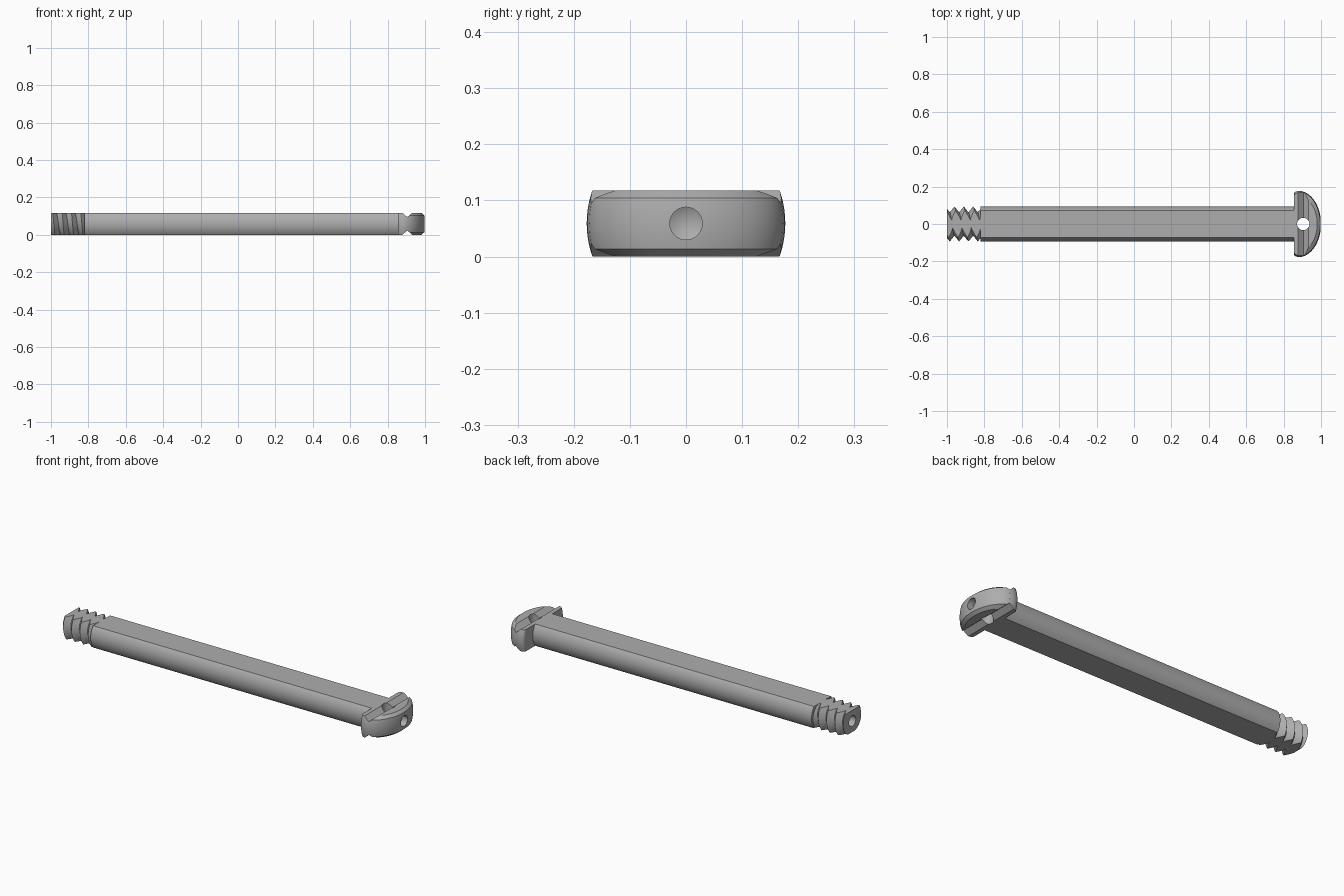
import bpy, bmesh
from math import sin, cos, pi, floor, sqrt

cube = bpy.data.objects.get("Cube")
if cube:
    bpy.data.objects.remove(cube)

H = 0.118            # thickness between the flats
MID = H / 2
GROOVE_X = 0.905     # crosswise groove and vertical hole

steel = bpy.data.materials.new("grey_steel")
steel.use_nodes = True
grey = (0.42, 0.42, 0.42, 1)
steel.diffuse_color = grey
steel.node_tree.nodes["Principled BSDF"].inputs["Base Color"].default_value = grey


def finish(name, bm):
    bmesh.ops.remove_doubles(bm, verts=bm.verts, dist=1e-5)
    bmesh.ops.holes_fill(bm, edges=bm.edges, sides=0)
    bmesh.ops.recalc_face_normals(bm, faces=bm.faces)
    mesh = bpy.data.meshes.new(name)
    bm.to_mesh(mesh)
    bm.free()
    mesh.materials.append(steel)
    obj = bpy.data.objects.new(name, mesh)
    bpy.context.collection.objects.link(obj)
    return obj


def lathe(name, profile, place, sides=96):
    """Revolve (along, radius) pairs; place maps along, u, v to a point."""
    bm = bmesh.new()
    rings = [[bm.verts.new(place(a, r * cos(2 * pi * i / sides), r * sin(2 * pi * i / sides)))
              for i in range(sides)] for a, r in profile]
    for low, high in zip(rings, rings[1:]):
        for i in range(sides):
            j = (i + 1) % sides
            bm.faces.new((low[i], low[j], high[j], high[i]))
    return finish(name, bm)


def along_x(a, u, v):
    return (a, u, MID + v)


def boolean(obj, cutter, operation):
    mod = obj.modifiers.new("cut", 'BOOLEAN')
    mod.operation, mod.object, mod.solver = operation, cutter, 'EXACT'
    bpy.context.view_layer.objects.active = obj
    bpy.ops.object.modifier_apply(modifier=mod.name)
    bpy.data.objects.remove(cutter)


def slab(obj):
    """Trim the part to the two flats."""
    bm = bmesh.new()
    bmesh.ops.create_cube(bm, size=1)
    for v in bm.verts:
        v.co = (v.co.x * 3, v.co.y, MID + v.co.z * H)
    boolean(obj, finish("flats", bm), 'INTERSECT')


def drill(obj, start, direction):
    """Blind end hole with a pointed bottom."""
    steps = [(-0.02, 0.029), (0.035, 0.029), (0.05, 0)]
    boolean(obj, lathe("drill", [(start + direction * d, r) for d, r in steps], along_x, 32),
            'DIFFERENCE')


# Shaft with flattened top and bottom
shaft = lathe("shaft", [(-0.82, 0.094), (0.86, 0.094)], along_x)
slab(shaft)

# Helical thread, trimmed by the same flats
PITCH, CREST, ROOT, SIDES = 0.05, 0.093, 0.062, 48
X0, X1, PHASE = -1.0, -0.815, -0.96


def thread_point(row, step):
    x = PHASE + PITCH * (row / 2 + step / SIDES)
    x = min(max(x, X0), X1)
    t = (x - PHASE) / PITCH - step / SIDES
    r = CREST - (CREST - ROOT) * 2 * abs(t - floor(t + 0.5))
    angle = 2 * pi * step / SIDES
    return along_x(x, r * cos(angle), r * sin(angle))


bm = bmesh.new()
for row in range(-5, 9):
    for s in range(SIDES):
        corners = ((row, s), (row, s + 1), (row + 1, s + 1), (row + 1, s))
        points = []
        for c in corners:
            p = thread_point(*c)
            if all(sum((a - b) ** 2 for a, b in zip(p, q)) > 1e-10 for q in points):
                points.append(p)
        if len(points) > 2:
            bm.faces.new([bm.verts.new(p) for p in points])
thread = finish("thread", bm)
slab(thread)
drill(thread, X0, 1)

# Domed head: flange behind the groove, chamfered cap in front of it
DOME_X, DOME_L, DOME_R = 0.88, 0.12, 0.177


def dome(x):
    return DOME_R * sqrt(max(0, 1 - ((x - DOME_X) / DOME_L) ** 2))


head = lathe("head", [(0.855, 0.163), (0.858, 0.169), (0.866, 0.174), (DOME_X, DOME_R),
                      (0.895, dome(0.895)), (0.907, dome(0.907))], along_x)
slab(head)
angles = [pi / 2 * i / 16 for i in range(17)]
cap_steps = [DOME_X + DOME_L * sin(a) for a in angles]
cap = lathe("head_cap", [(x, dome(x)) for x in [0.903] + [x for x in cap_steps if x > 0.91]],
            along_x)
drum = lathe("chamfer_drum", [(0, 0.83), (0.018, 1.01), (0.1, 1.01), (H, 0.83)],
             lambda a, u, v: (DOME_X + DOME_L * u, DOME_R * v, a))
boolean(cap, drum, 'INTERSECT')
boolean(head, cap, 'UNION')

# V grooves across the top and bottom of the head
for z in (0, H):
    boolean(head, lathe("groove", [(-0.3, 1), (0.3, 1)],
                        lambda a, u, v: (GROOVE_X + 0.027 * u, a, z + 0.023 * v), 4),
            'DIFFERENCE')

# Vertical through hole and blind hole in the front of the head
boolean(head, lathe("through_hole", [(-0.1, 0.033), (0.3, 0.033)],
                    lambda a, u, v: (GROOVE_X + u, v, a), 32), 'DIFFERENCE')
drill(head, 1.0, -1)

# Smooth curved sides, crisp edges
for obj in bpy.context.view_layer.objects:
    obj.select_set(obj in (shaft, thread, head))
bpy.context.view_layer.objects.active = head
bpy.ops.object.shade_smooth_by_angle(angle=pi / 7)
